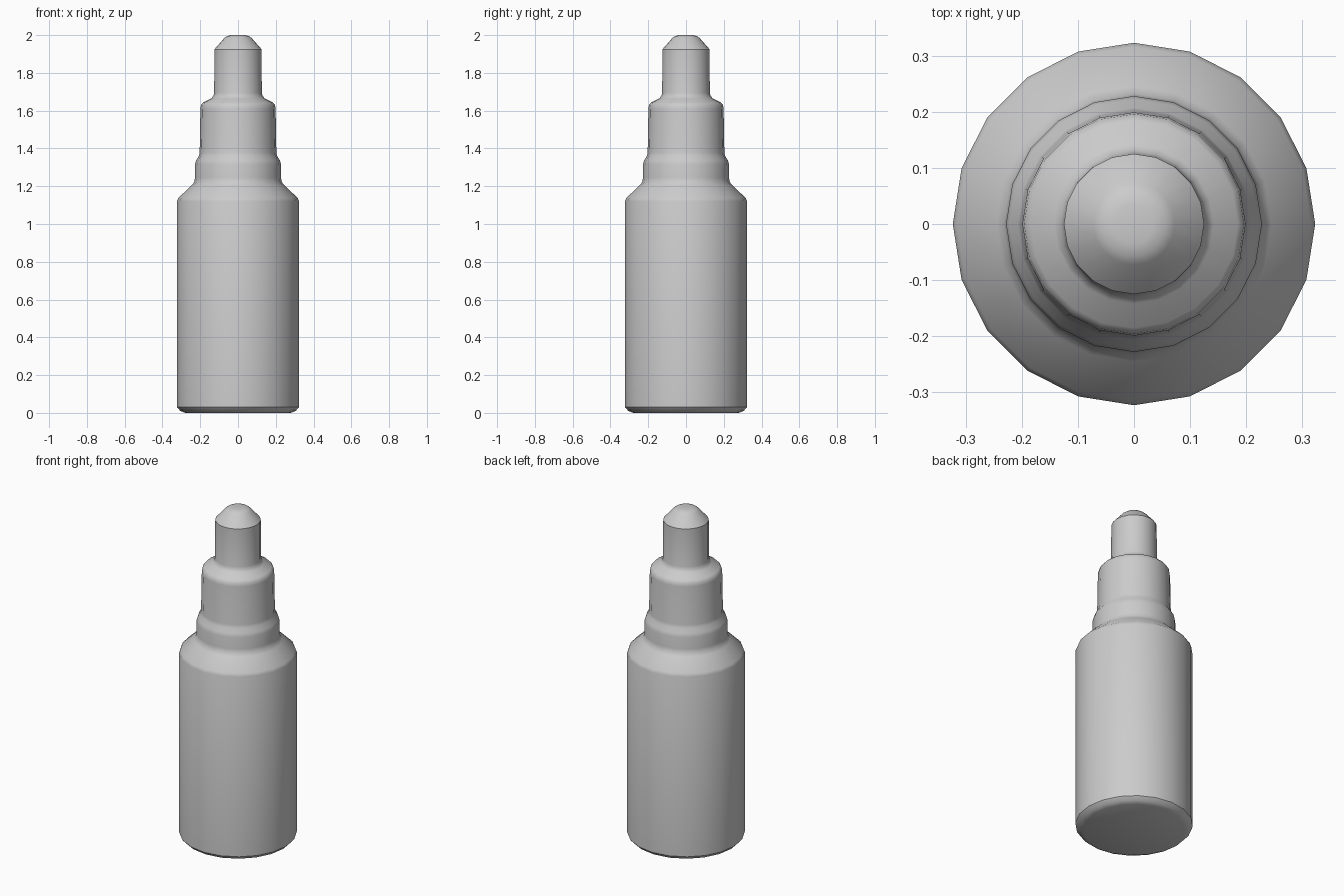
import bpy, bmesh, math

if "Cube" in bpy.data.objects:
    bpy.data.objects.remove(bpy.data.objects["Cube"])

SIDES = 20


def lathe(name, profile, angle=38):
    """Revolve (radius, z) points around z, capping both ends."""
    bm = bmesh.new()
    rings = []
    for r, z in profile:
        rings.append([bm.verts.new((r * math.cos(2 * math.pi * i / SIDES),
                                    r * math.sin(2 * math.pi * i / SIDES), z))
                      for i in range(SIDES)])
    for a, b in zip(rings, rings[1:]):
        for i in range(SIDES):
            j = (i + 1) % SIDES
            bm.faces.new((a[i], a[j], b[j], b[i]))
    bm.faces.new(rings[0][::-1])
    bm.faces.new(rings[-1])
    mesh = bpy.data.meshes.new(name)
    bm.to_mesh(mesh)
    bm.free()
    obj = bpy.data.objects.new(name, mesh)
    bpy.context.collection.objects.link(obj)
    bpy.ops.object.select_all(action='DESELECT')
    obj.select_set(True)
    bpy.context.view_layer.objects.active = obj
    bpy.ops.object.shade_smooth_by_angle(angle=math.radians(angle))
    return obj


# Bottle outline from base to tip
base_and_body = [(0.28, 0.0), (0.305, 0.01), (0.323, 0.03), (0.323, 1.12), (0.316, 1.138)]
shoulder = [(0.245, 1.205), (0.232, 1.222), (0.228, 1.245)]
collar = [(0.228, 1.315), (0.222, 1.337), (0.207, 1.36), (0.203, 1.38)]
cap = [(0.199, 1.61), (0.196, 1.63), (0.185, 1.643), (0.142, 1.665), (0.131, 1.677)]
nozzle = [(0.126, 1.695), (0.125, 1.925), (0.073, 1.984), (0.058, 1.995), (0.035, 2.0)]

lathe("bottle", base_and_body + shoulder + collar + cap + nozzle)
